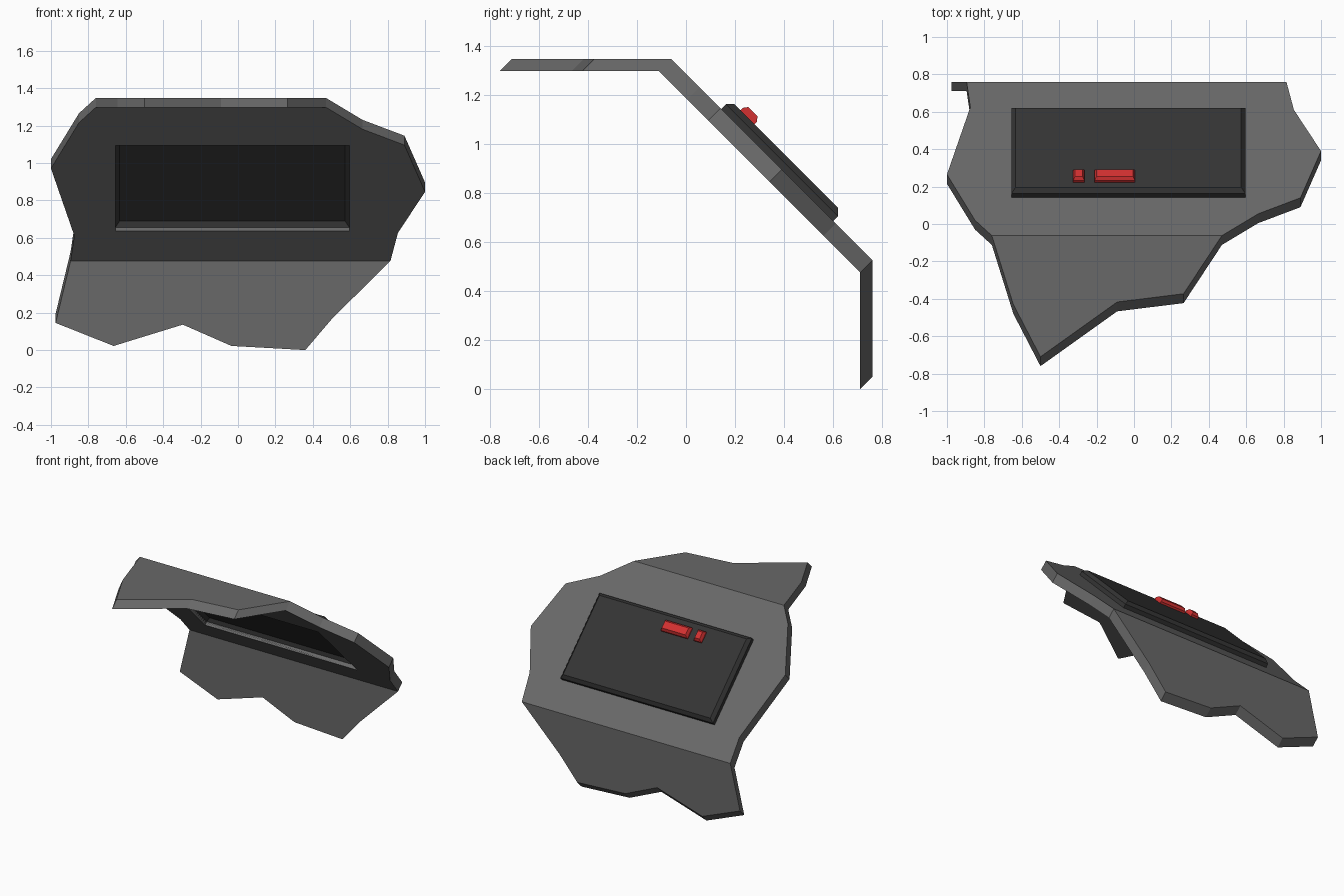
import bpy, bmesh
from mathutils import Vector

if "Cube" in bpy.data.objects:
    bpy.data.objects.remove(bpy.data.objects["Cube"])

BASE = 1.286                      # y + z on the outer slanted plane
SHIFT = Vector((0, -0.05, -0.05))  # plate thickness direction


def slant(x, t, h=0.0):
    """Point on the slope: t runs down it, h lifts outward."""
    return (x, t + h, BASE - t + h)


def material(name, rgb):
    m = bpy.data.materials.new(name)
    m.diffuse_color = (*rgb, 1)
    m.use_nodes = True
    m.node_tree.nodes["Principled BSDF"].inputs["Base Color"].default_value = m.diffuse_color
    return m


def sheet(name, faces, mat, thick=True):
    """Build a sheet from polygons, weld it and give it sheared thickness."""
    bm = bmesh.new()
    for pts in faces:
        bm.faces.new([bm.verts.new(p) for p in pts])
    bmesh.ops.remove_doubles(bm, verts=bm.verts[:], dist=0.0005)
    if thick:
        r = bmesh.ops.extrude_face_region(bm, geom=bm.faces[:], use_keep_orig=True)
        new = [v for v in r["geom"] if isinstance(v, bmesh.types.BMVert)]
        bmesh.ops.translate(bm, verts=new, vec=SHIFT)
    bmesh.ops.recalc_face_normals(bm, faces=bm.faces[:])
    me = bpy.data.meshes.new(name)
    bm.to_mesh(me)
    bm.free()
    me.materials.append(mat)
    ob = bpy.data.objects.new(name, me)
    bpy.context.collection.objects.link(ob)
    return ob


def raised(x0, x1, t0, t1, h0, h1, h2, ix, it):
    """Raised rectangle with a straight wall and a chamfered rim."""
    def ring(h, a, b):
        return [slant(x0 + a, t0 + b, h), slant(x1 - a, t0 + b, h),
                slant(x1 - a, t1 - b, h), slant(x0 + a, t1 - b, h)]
    rings = [ring(h0, 0, 0), ring(h1, 0, 0), ring(h2, ix, it)]
    faces = [rings[2]]
    for a, b in zip(rings, rings[1:]):
        for i in range(4):
            j = (i + 1) % 4
            faces.append([a[i], a[j], b[j], b[i]])
    return faces


grey = material("plate_grey", (0.14, 0.14, 0.14))
dark = material("panel_dark", (0.035, 0.035, 0.035))
red = material("button_red", (0.65, 0.03, 0.03))

# Slanted section outlines, fold to fold, around the panel opening
left = [slant(*p) for p in [(-0.76, -0.062), (-0.85, 0.02), (-1.0, 0.265),
                            (-0.875, 0.625), (-0.895, 0.76)]]
right = [slant(*p) for p in [(0.47, -0.062), (0.665, 0.055), (0.89, 0.14),
                             (1.0, 0.39), (0.855, 0.61), (0.815, 0.76)]]
X0, X1, T0, T1 = -0.655, 0.595, 0.143, 0.60
tl, tr, br, bl = [slant(*p) for p in [(X0, T0), (X1, T0), (X1, T1), (X0, T1)]]

# Torn edges of the flat top and the upright back
top_z = left[0][2]
top = [(x, y, top_z) for x, y in [(-0.645, -0.43), (-0.5, -0.71),
                                  (-0.09, -0.417), (0.265, -0.373)]]
back = [(x, 0.76, z) for x, z in [(-0.975, 0.195), (-0.665, 0.072), (-0.295, 0.186),
                                  (-0.035, 0.072), (0.36, 0.05), (0.505, 0.22)]]

# Folded plate
sheet("folded_plate", [
    [left[0]] + top + [right[0]],
    [left[0], right[0], tr, tl],
    [left[-1], right[-1], br, bl],
    left + [bl, tl],
    right + [br, tr],
    [left[-1]] + back + [right[-1]],
], grey)

# Raised panel, hollow on its underside
sheet("raised_panel", raised(X0, X1, T0, T1, 0, 0.02, 0.037, 0.022, 0.016), dark)

# Buttons
for name, x0, x1 in [("small_button", -0.325, -0.265), ("long_button", -0.21, 0.005)]:
    sheet(name, raised(x0, x1, 0.185, 0.242, 0.036, 0.047, 0.06, 0.01, 0.01), red, False)
